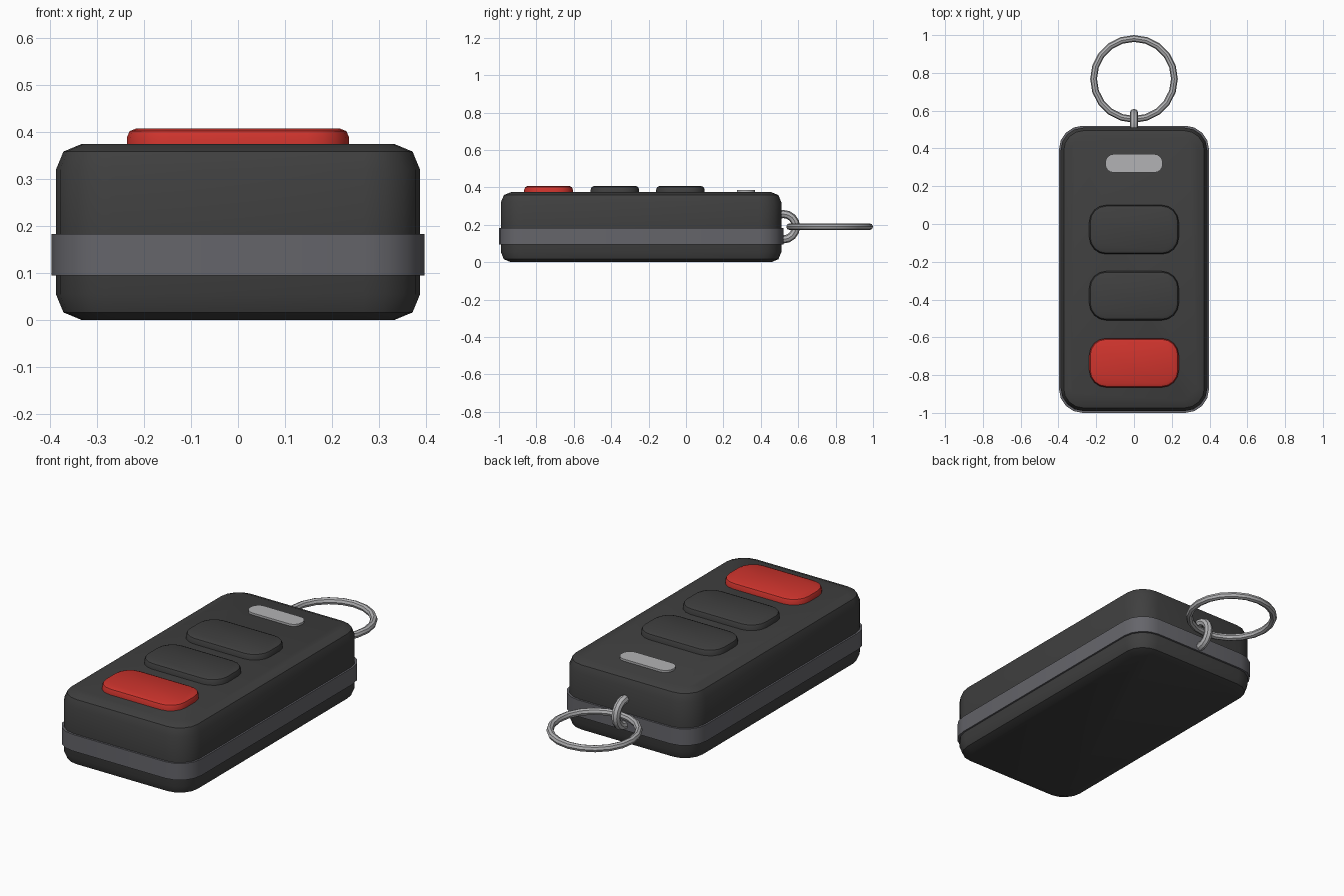
import bpy, bmesh
from math import sin, cos, pi, radians

cube = bpy.data.objects.get("Cube")
if cube:
    bpy.data.objects.remove(cube)


def material(name, colour):
    m = bpy.data.materials.new(name)
    m.use_nodes = True
    m.diffuse_color = (*colour, 1)
    m.node_tree.nodes["Principled BSDF"].inputs["Base Color"].default_value = (*colour, 1)
    return m


CASE = material("charcoal plastic", (0.05, 0.05, 0.05))
BAND = material("grey band", (0.13, 0.13, 0.145))
RED = material("alert red", (0.62, 0.034, 0.026))
SILVER = material("silver metal", (0.45, 0.45, 0.46))


def smooth(obj, mat, angle=35):
    obj.data.materials.append(mat)
    bpy.ops.object.select_all(action="DESELECT")
    obj.select_set(True)
    bpy.context.view_layer.objects.active = obj
    bpy.ops.object.shade_smooth_by_angle(angle=radians(angle))


def rounded_slab(name, mat, half_x, y0, y1, z0, z1, radius, top=0, bottom=0, segs=4):
    """Rounded rectangle lofted upward, with rounded top and bottom rims."""
    k = 1 - sin(pi / 4)
    rings = [(bottom, z0), (bottom * k, z0 + bottom * k), (0, z0 + bottom)] if bottom else [(0, z0)]
    rings += [(0, z1 - top), (top * k, z1 - top * k), (top, z1)] if top else [(0, z1)]
    mid, half_y = (y0 + y1) / 2, (y1 - y0) / 2
    bm = bmesh.new()
    loops = []
    for inset, z in rings:
        loop = []
        r = radius - inset
        for corner, (sx, sy) in enumerate([(1, 1), (-1, 1), (-1, -1), (1, -1)]):
            for i in range(segs + 1):
                a = pi / 2 * (corner + i / segs)
                loop.append(bm.verts.new((sx * (half_x - radius) + r * cos(a),
                                          mid + sy * (half_y - radius) + r * sin(a), z)))
        loops.append(loop)
    n = len(loops[0])
    for low, high in zip(loops, loops[1:]):
        for i in range(n):
            j = (i + 1) % n
            bm.faces.new((low[i], low[j], high[j], high[i]))
    bm.faces.new(loops[0][::-1])
    bm.faces.new(loops[-1])
    mesh = bpy.data.meshes.new(name)
    bm.to_mesh(mesh)
    bm.free()
    obj = bpy.data.objects.new(name, mesh)
    bpy.context.collection.objects.link(obj)
    smooth(obj, mat)


def ring(name, mat, location, rotation, major, minor, segs):
    bpy.ops.mesh.primitive_torus_add(location=location, rotation=rotation, major_radius=major,
                                     minor_radius=minor, major_segments=segs, minor_segments=8)
    obj = bpy.context.object
    obj.name = name
    smooth(obj, mat, 30)


# Case and the band around it
rounded_slab("case", CASE, 0.388, -0.99, 0.51, 0, 0.375, 0.12, top=0.055, bottom=0.055)
rounded_slab("side_band", BAND, 0.397, -1.0, 0.52, 0.095, 0.183, 0.125)

# Buttons
for name, mat, y in (("upper_button", CASE, -0.03), ("middle_button", CASE, -0.38),
                     ("alert_button", RED, -0.735)):
    rounded_slab(name, mat, 0.237, y - 0.13, y + 0.13, 0.36, 0.408, 0.09, top=0.02)

# Indicator window
rounded_slab("indicator", SILVER, 0.152, 0.272, 0.37, 0.37, 0.386, 0.045)

# Loop on the case and the key ring through it
ring("case_loop", SILVER, (0, 0.52, 0.19), (0, pi / 2, 0), 0.068, 0.022, 16)
ring("key_ring", SILVER, (0, 0.768, 0.19), (0, 0, 0), 0.214, 0.018, 20)
